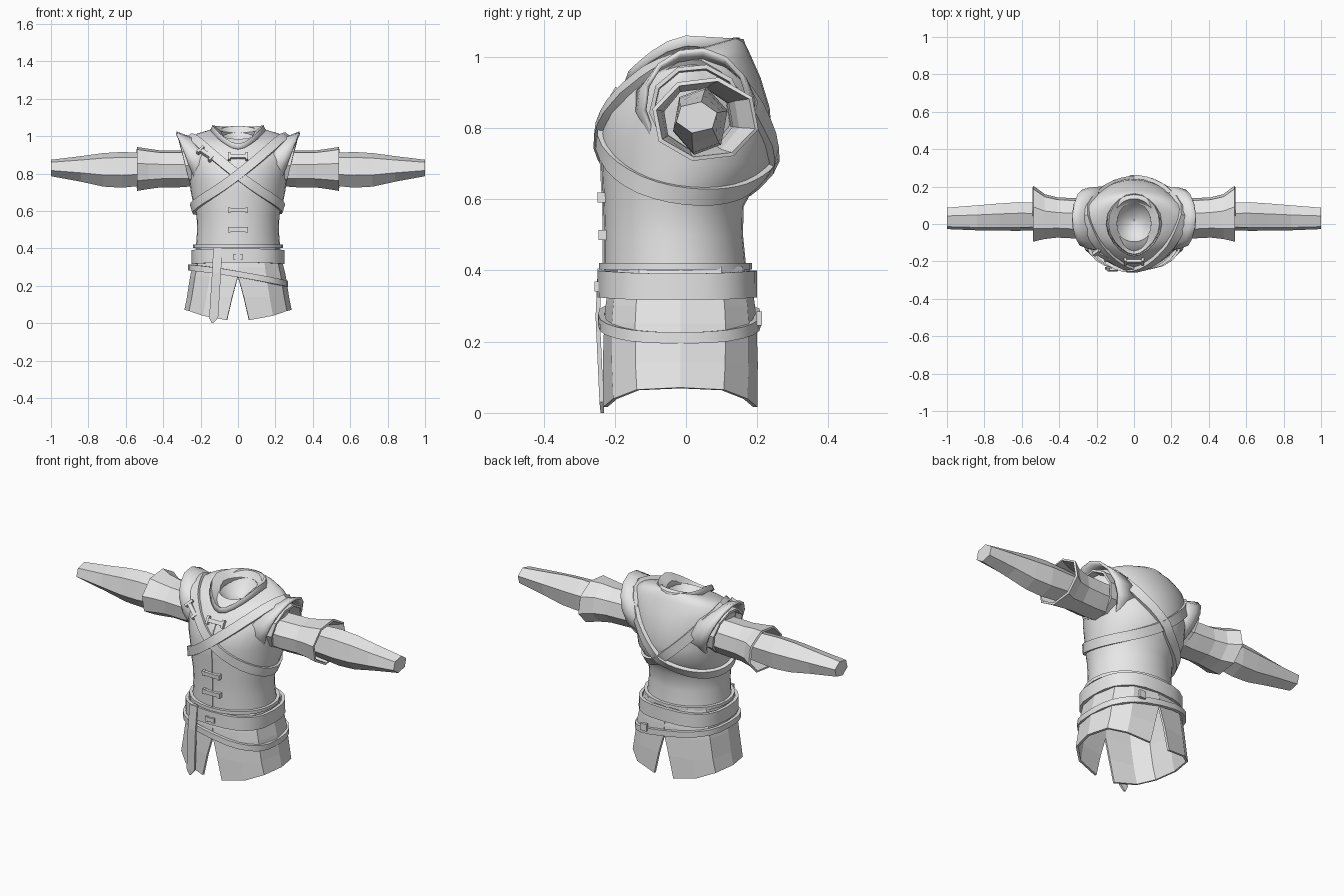
import bpy, bmesh, math
from mathutils import Vector, Matrix
from mathutils.bvhtree import BVHTree

if "Cube" in bpy.data.objects:
    bpy.data.objects.remove(bpy.data.objects["Cube"])

cloth = bpy.data.materials.new("plain_grey")
cloth.diffuse_color = (0.8, 0.8, 0.8, 1)
cloth.use_nodes = True
cloth.node_tree.nodes["Principled BSDF"].inputs["Base Color"].default_value = cloth.diffuse_color


def finish(name, bm, smooth=None, thick=0):
    bmesh.ops.recalc_face_normals(bm, faces=bm.faces)
    me = bpy.data.meshes.new(name)
    bm.to_mesh(me)
    me.materials.append(cloth)
    ob = bpy.data.objects.new(name, me)
    bpy.context.collection.objects.link(ob)
    if smooth:
        me.shade_smooth()
        me.set_sharp_from_angle(angle=math.radians(smooth))
    if thick:
        mod = ob.modifiers.new("thickness", 'SOLIDIFY')
        mod.thickness, mod.offset = thick, 0
    return ob


def loft(rings, closed=True, cap=False):
    """Bridge equal-length rings of points with quads."""
    bm = bmesh.new()
    rows = [[bm.verts.new(p) for p in r] for r in rings]
    n = len(rows[0])
    for a, b in zip(rows, rows[1:]):
        for i in range(n if closed else n - 1):
            j = (i + 1) % n
            bm.faces.new((a[i], a[j], b[j], b[i]))
    if cap:
        bm.faces.new(rows[-1])
    return bm


def oval(a, rx, ry, cy, e=1.0):
    c, s = math.cos(a), math.sin(a)
    return rx * math.copysign(abs(c) ** e, c), cy + ry * math.copysign(abs(s) ** e, s)


def angles(n, off=0.0):
    return [off + math.tau * i / n for i in range(n)]


def ribbon(name, pts, normals, width, thick=0.014):
    """Closed strap following a loop of points."""
    bm, n, rows = bmesh.new(), len(pts), []
    for i, (p, nor) in enumerate(zip(pts, normals)):
        t = (pts[(i + 1) % n] - pts[i - 1]).normalized()
        w = t.cross(nor).normalized() * width / 2
        lo, hi = p - nor * 0.006, p + nor * thick
        rows.append([bm.verts.new(v) for v in (lo - w, hi - w, hi + w, lo + w)])
    for i in range(n):
        a, b = rows[i], rows[(i + 1) % n]
        for k in range(4):
            m = (k + 1) % 4
            bm.faces.new((a[k], a[m], b[m], b[k]))
    return finish(name, bm, 30)


def box(bm, size, mat):
    bmesh.ops.create_cube(bm, size=1, matrix=mat @ Matrix.Diagonal((*size, 1)))


# Torso: z, centre y, half width, half depth, forward tilt; ends in a neck bowl
torso_rows = [
    (0.40, -0.03, 0.226, 0.20, 0), (0.50, -0.035, 0.218, 0.195, 0),
    (0.58, -0.035, 0.222, 0.197, 0), (0.64, -0.02, 0.24, 0.215, 0),
    (0.70, 0.0, 0.252, 0.238, 0), (0.77, 0.0, 0.262, 0.242, 0),
    (0.85, 0.005, 0.275, 0.23, 0.03), (0.92, 0.01, 0.288, 0.20, 0.1),
    (0.975, 0.015, 0.28, 0.165, 0.2), (1.0, 0.018, 0.235, 0.148, 0.25),
    (1.015, 0.02, 0.17, 0.13, 0.3), (1.02, 0.02, 0.11, 0.115, 0.3),
    (0.99, 0.02, 0.085, 0.095, 0.3), (0.95, 0.02, 0.045, 0.05, 0.2),
    (0.94, 0.02, 0.004, 0.004, 0)]
rings = []
for z, cy, rx, ry, tilt in torso_rows:
    ring = [oval(a, rx, ry, cy) for a in angles(32)]
    rings.append([(x, y, z + tilt * (y - cy)) for x, y in ring])
bm = loft(rings)
bmesh.ops.recalc_face_normals(bm, faces=bm.faces)
skin = BVHTree.FromBMesh(bm)
finish("torso", bm, 50)


def front(x, z):
    hit, nor, _, _ = skin.ray_cast(Vector((x, -1, z)), Vector((0, 1, 0)))
    return hit, (nor if nor.y < 0 else -nor)


# Crossed chest straps hugging the torso, lower across the back
for s, side in ((1, "right"), (-1, "left")):
    pts, nors = [], []
    c = Vector((0, 0, 0.745))
    for a in angles(36):
        d = Vector((math.cos(a), math.sin(a), 0))
        d.z = s * 0.78 * d.x - 0.2 * d.y + 0.2 * d.x ** 2
        d.normalize()
        hit, nor, _, _ = skin.ray_cast(c + d, -d)
        if hit is None:
            continue
        pts.append(hit)
        nors.append(nor if nor.dot(d) > 0 else -nor)
    n = len(pts)
    avg = [(nors[i - 1] + nors[i] * 2 + nors[(i + 1) % n]).normalized() for i in range(n)]
    ribbon(side + "_chest_strap", pts, avg, 0.05, 0.017 + 0.003 * s)

# Collar: flared, dropping to a pointed low front
rings = []
for z, rx, ry in ((0.99, 0.095, 0.125), (1.025, 0.095, 0.12), (1.056, 0.135, 0.16), (1.03, 0.145, 0.168)):
    ring = []
    for a in angles(20):
        x, y = oval(a, rx, ry, 0.0)
        f = max(0, -y / ry)
        ring.append((x * (1 - 0.25 * f * f), y, z - 0.1 * f ** 1.6 - max(0, y) * 0.06))
    rings.append(ring)
finish("collar", loft(rings), 35, 0.008)


def arm_part(name, rows, n, off=0.0, thick=0.012, smooth=None, cap=False):
    """Mirrored tube along x: x, centre y, centre z, half y, half z, tilt."""
    for s, side in ((1, "right"), (-1, "left")):
        rings = []
        for x, cy, cz, ry, rz, tilt in rows:
            rings.append([(s * (x + tilt * rz * math.sin(a)), cy + ry * math.cos(a), cz + rz * math.sin(a))
                          for a in angles(n, off)])
        finish(side + "_" + name, loft(rings, True, cap), smooth, thick)


arm_part("shoulder_cap", [(0.17, 0.025, 0.86, 0.17, 0.12, 0.3), (0.235, 0.028, 0.862, 0.16, 0.142, 0.4),
                          (0.268, 0.03, 0.865, 0.148, 0.155, 0.4)], 14, 0.1, 0.014, 35)
arm_part("armhole_rim", [(0.20, 0.03, 0.855, 0.125, 0.11, 0.25), (0.285, 0.03, 0.855, 0.128, 0.12, 0.25)], 10, 0.1)
arm_part("upper_sleeve", [(0.18, 0.03, 0.83, 0.10, 0.09, 0), (0.31, 0.03, 0.825, 0.105, 0.095, 0),
                          (0.41, 0.035, 0.825, 0.105, 0.095, 0), (0.48, 0.04, 0.825, 0.118, 0.105, 0),
                          (0.54, 0.055, 0.825, 0.148, 0.115, 0)], 8, math.pi / 8 + 0.15)
arm_part("forearm_sleeve", [(0.45, 0.04, 0.825, 0.075, 0.085, 0), (0.62, 0.04, 0.82, 0.08, 0.098, 0),
                            (0.72, 0.037, 0.82, 0.076, 0.092, 0), (0.84, 0.033, 0.825, 0.07, 0.07, 0),
                            (1.0, 0.03, 0.83, 0.06, 0.045, 0)], 6, 0.3, 0, None, True)

# Skirt: two faceted panels leaving a slit at front and back
for s, side in ((1, "right"), (-1, "left")):
    rings = []
    for z, rx, ry in ((0.41, 0.212, 0.188), (0.30, 0.238, 0.204), (0.25, 0.25, 0.208), (0.14, 0.267, 0.212), (0, 0.281, 0.212)):
        gap = 0.125 * max(0, (0.25 - z) / 0.25)
        row = []
        for i in range(7):
            a = (-math.pi / 2 + gap) + (math.pi - 2 * gap) * i / 6
            x, y = oval(a, rx, ry, -0.016, 0.75)
            hem = 0.07 - 0.055 * abs(math.sin(a)) ** 3
            row.append((s * x, y, z if z else hem))
        rings.append(row)
    finish(side + "_skirt_panel", loft(rings, False), None, 0.012)


# Belts and torso hem
def belt(name, rx, ry, cy, z, slope, sag, width, thick, n=24, e=0.75):
    pts, nors = [], []
    for a in angles(n):
        x, y = oval(a, rx, ry, cy, e)
        pts.append(Vector((x, y, z + slope * x - sag * math.cos(a) ** 2)))
        nors.append(Vector((math.cos(a), math.sin(a), 0)))
    ribbon(name, pts, nors, width, thick)


belt("torso_hem", 0.228, 0.203, -0.03, 0.412, 0, 0, 0.018, 0.012, 24, 0.95)
belt("wide_belt", 0.236, 0.212, -0.024, 0.362, 0, 0.008, 0.075, 0.012)
belt("loose_belt", 0.256, 0.217, -0.018, 0.262, -0.17, 0.008, 0.032, 0.012)

# Small buckle at the rear of the loose belt
bm = bmesh.new()
box(bm, (0.04, 0.016, 0.04), Matrix.Translation((0.12, 0.206, 0.265)))
finish("rear_buckle", bm)

# Hanging belt end
rows = []
for x, y, z in ((-0.108, -0.248, 0.405), (-0.115, -0.254, 0.27), (-0.13, -0.243, 0.03)):
    rows.append([(x - 0.024, y, z), (x + 0.024, y, z), (x + 0.024, y + 0.012, z), (x - 0.024, y + 0.012, z)])
rows.append([(-0.14, -0.24, 0), (-0.132, -0.24, 0), (-0.132, -0.23, 0), (-0.14, -0.23, 0)])
bm = loft(rows)
bmesh.ops.holes_fill(bm, edges=bm.edges)
finish("hanging_belt_end", bm)

# Front seam following the chest
bm = bmesh.new()
for i in range(12):
    z = 0.43 + i * 0.04
    hit, nor = front(0.001, z)
    rot = Matrix.Rotation(-math.atan2(nor.z, -nor.y), 4, 'X')
    box(bm, (0.006, 0.008, 0.046), Matrix.Translation(hit) @ rot)
finish("front_seam", bm)


# Toggles: a bar with a peg at each end
def toggle(name, x, y, z, pitch, roll=0.0, w=0.1, peg=0.028):
    bm = bmesh.new()
    m = Matrix.Translation((x, y, z)) @ Matrix.Rotation(pitch, 4, 'X') @ Matrix.Rotation(roll, 4, 'Y')
    box(bm, (w, 0.022, 0.022), m)
    for k in (-1, 1):
        box(bm, (0.014, 0.025, peg), m @ Matrix.Translation((k * w / 2, 0, 0)))
    finish(name, bm)


for i, (z, peg) in enumerate(((0.89, 0.045), (0.605, 0.028), (0.50, 0.028))):
    hit, nor = front(0.001, z)
    toggle("toggle_%d" % (i + 1), 0, hit.y - 0.003, z, -math.atan2(nor.z, -nor.y), 0, 0.095, peg)
toggle("belt_clasp", 0, -0.244, 0.355, 0, 0, 0.04)

# Strap buckle on the upper chest
hit, nor = front(-0.17, 0.905)
toggle("strap_buckle", hit.x, hit.y - 0.016, hit.z, -math.atan2(nor.z, -nor.y), 0.7, 0.08, 0.05)
